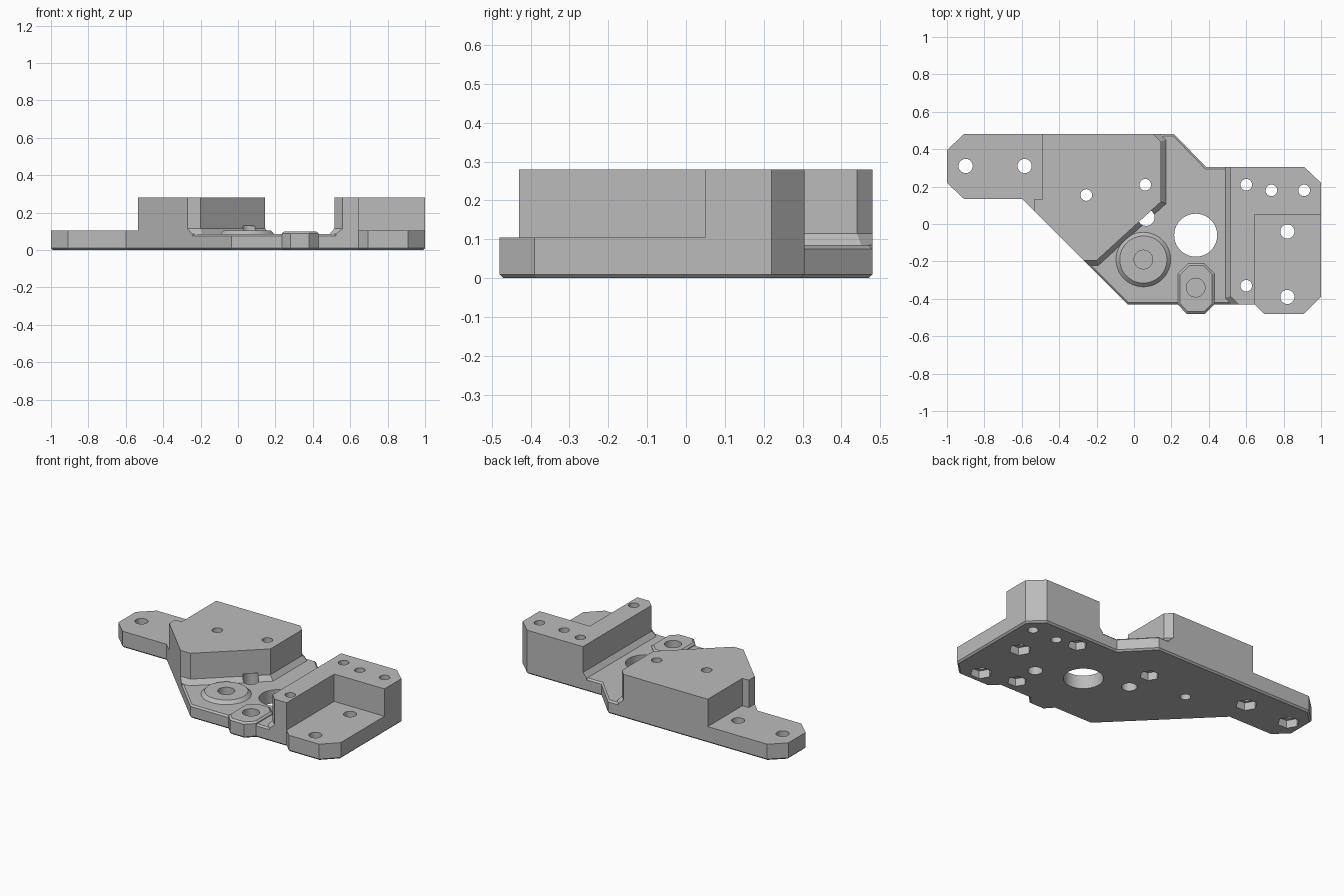
import bpy
import bmesh
import math
from mathutils import Vector

cube = bpy.data.objects.get("Cube")
if cube:
    bpy.data.objects.remove(cube, do_unlink=True)

grey = bpy.data.materials.new("plain grey")
grey.use_nodes = True
grey.diffuse_color = (0.5, 0.5, 0.5, 1)
grey.node_tree.nodes["Principled BSDF"].inputs["Base Color"].default_value = grey.diffuse_color


def offset(points, dist):
    """Move a counter-clockwise outline outwards by dist, with mitred corners."""
    pts = [Vector(p) for p in points]
    result = []
    for i, p in enumerate(pts):
        a = (p - pts[i - 1]).normalized()
        b = (pts[(i + 1) % len(pts)] - p).normalized()
        n1, n2 = Vector((a.y, -a.x)), Vector((b.y, -b.x))
        result.append(p + (n1 + n2) * dist / (1 + n1.dot(n2)))
    return result


def loft(name, points, layers):
    """Solid from one outline; each layer is (height, outward offset)."""
    bm = bmesh.new()
    rings = [[bm.verts.new((p.x, p.y, z)) for p in offset(points, d)] for z, d in layers]
    for low, high in zip(rings, rings[1:]):
        for i in range(len(low)):
            j = (i + 1) % len(low)
            bm.faces.new((low[i], low[j], high[j], high[i]))
    bm.faces.new(rings[0][::-1])
    bm.faces.new(rings[-1])
    bmesh.ops.recalc_face_normals(bm, faces=bm.faces)
    mesh = bpy.data.meshes.new(name)
    bm.to_mesh(mesh)
    bm.free()
    mesh.materials.append(grey)
    obj = bpy.data.objects.new(name, mesh)
    bpy.context.collection.objects.link(obj)
    return obj


def polygon(x, y, radius, sides):
    turn = 2 * math.pi / sides
    return [(x + radius * math.cos(i * turn), y + radius * math.sin(i * turn)) for i in range(sides)]


def combine(body, other, operation):
    bpy.context.view_layer.objects.active = body
    mod = body.modifiers.new(operation.lower(), 'BOOLEAN')
    mod.operation, mod.solver, mod.object = operation, 'EXACT', other
    bpy.ops.object.modifier_apply(modifier=mod.name)
    bpy.data.objects.remove(other, do_unlink=True)


def drill(x, y, radius, bottom, top, sides=40):
    combine(body, loft("drill", polygon(x, y, radius, sides), [(bottom, 0), (top, 0)]), 'DIFFERENCE')


# Base plate with chamfered rims
outline = [(-1, 0.22), (-0.91, 0.135), (-0.6, 0.135), (-0.035, -0.43), (0.235, -0.43),
           (0.28, -0.48), (0.38, -0.48), (0.43, -0.43), (0.645, -0.43), (0.695, -0.48),
           (0.91, -0.48), (1, -0.39), (1, 0.22), (0.91, 0.305), (0.385, 0.305),
           (0.215, 0.48), (-0.91, 0.48), (-1, 0.395)]
body = loft("bracket_body", outline, [(0, -0.01), (0.01, 0), (0.075, 0), (0.085, -0.01)])

# Raised parts run past the rim and are trimmed to it afterwards
left_wing = [(-1.1, 0.05), (-0.45, 0.05), (-0.45, 0.55), (-1.1, 0.55)]
left_block = [(-0.535, 0.13), (-0.535, -0.195), (-0.2, -0.195), (0.145, 0.12),
              (0.145, 0.44), (0.07, 0.515), (-0.49, 0.515), (-0.49, 0.13)]
left_foot = [(-0.4, -0.195), (-0.2, -0.195), (0.145, 0.12), (0.145, 0.44), (0.07, 0.515), (-0.3, 0.515)]
right_low = [(0.645, -0.6), (1.1, -0.6), (1.1, 0.1), (0.645, 0.1)]
right_block = [(0.515, 0.4), (0.515, -0.385), (0.59, -0.46), (0.645, -0.46),
               (0.645, 0.05), (1.1, 0.05), (1.1, 0.4)]
right_foot = [(0.515, 0.4), (0.515, -0.385), (0.59, -0.46), (0.6, 0.4)]
pad = [(0.235, -0.43), (0.28, -0.48), (0.38, -0.48), (0.43, -0.43),
       (0.43, -0.265), (0.375, -0.21), (0.29, -0.21), (0.235, -0.265)]

low = [(0.04, 0), (0.105, 0)]
tall = [(0.04, 0), (0.28, 0)]
foot = [(0.05, 0.026), (0.085, 0.026), (0.115, 0), (0.2, -0.003)]
for name, points, layers in [
        ("left_wing", left_wing, low), ("left_block", left_block, tall), ("left_foot", left_foot, foot),
        ("right_low", right_low, low), ("right_block", right_block, tall), ("right_foot", right_foot, foot),
        ("pad", pad, [(0.04, 0), (0.09, 0), (0.1, -0.012)]),
        ("round_boss", polygon(0.05, -0.19, 0.148, 48), [(0.05, 0), (0.083, 0), (0.105, -0.022)])]:
    combine(body, loft(name, points, layers), 'UNION')
combine(body, loft("trim", outline, [(0, -0.01), (0.01, 0), (0.4, 0)]), 'INTERSECT')

# Large opening, blind sockets and the pin hole under the left block
drill(0.33, -0.06, 0.115, -0.1, 0.2, 64)
drill(0.05, -0.19, 0.05, 0.03, 0.2)
drill(0.33, -0.34, 0.05, 0.03, 0.2)
drill(0.6, -0.17, 0.043, -0.1, 0.15)
drill(0.065, 0.035, 0.045, -0.1, 0.13)

# Screw holes, some with hexagonal nut recesses underneath
for x, y, radius, nut in [(-0.9, 0.31, 0.038, True), (-0.585, 0.31, 0.038, True),
                          (0.82, -0.04, 0.038, True), (0.82, -0.39, 0.038, True),
                          (0.06, 0.21, 0.031, True), (0.6, 0.21, 0.031, True),
                          (0.6, -0.33, 0.031, True), (-0.255, 0.155, 0.031, False),
                          (0.735, 0.18, 0.031, False), (0.91, 0.18, 0.031, False)]:
    drill(x, y, radius, -0.1, 0.4)
    if nut:
        drill(x, y, radius + 0.026, -0.1, 0.05, 6)

# Smooth round walls, crisp edges
bpy.ops.object.select_all(action='DESELECT')
body.select_set(True)
bpy.context.view_layer.objects.active = body
bpy.ops.object.shade_smooth_by_angle(angle=math.radians(25))
